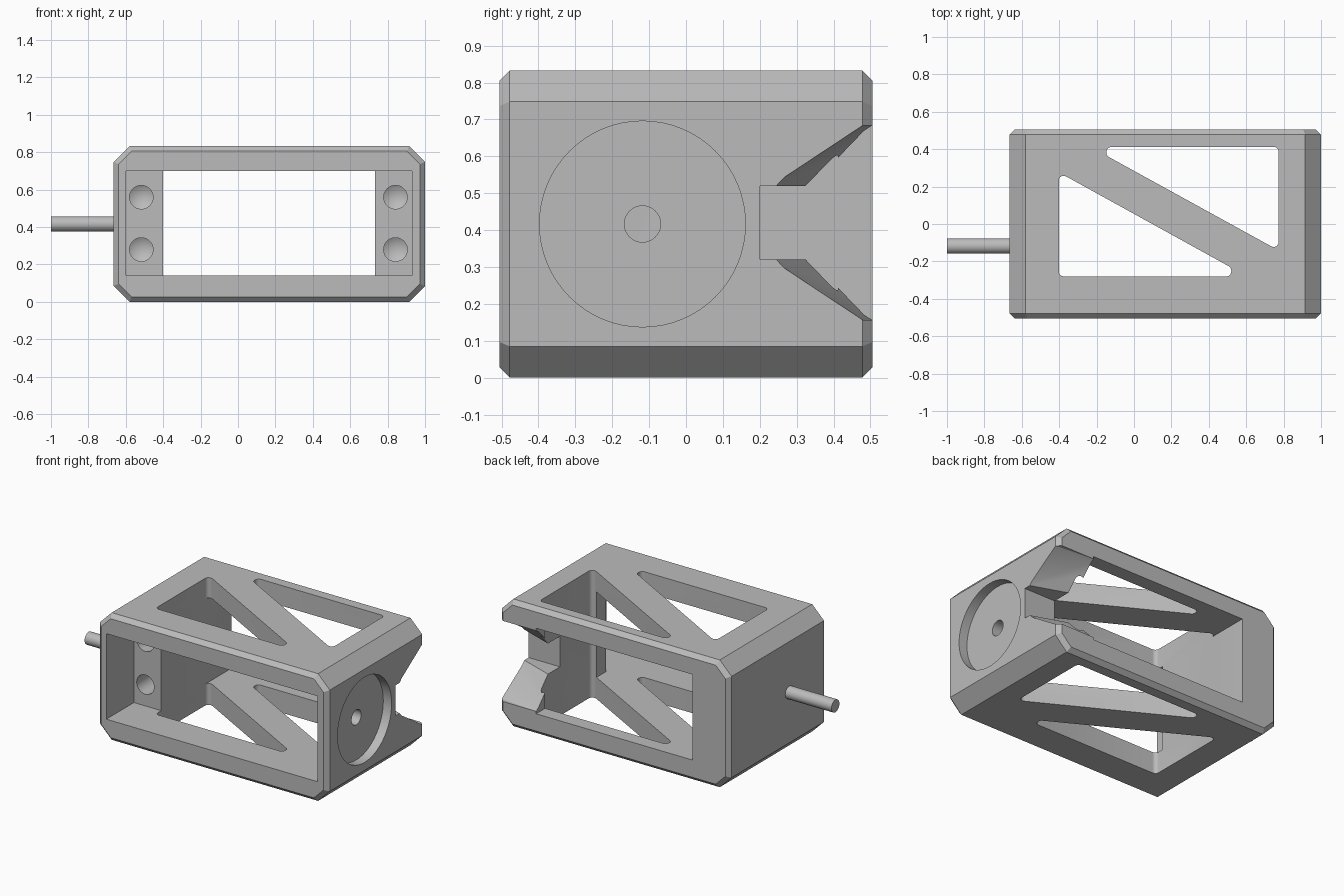
import bpy, bmesh, math
from mathutils import Vector, Matrix

if "Cube" in bpy.data.objects:
    bpy.data.objects.remove(bpy.data.objects["Cube"], do_unlink=True)

X0, X1, DEPTH, TOP = -0.665, 1.0, 0.505, 0.833
MID = TOP / 2
AXIS_Y = -0.118

grey = bpy.data.materials.new("plain grey")
grey.use_nodes = True
colour = (0.5, 0.5, 0.5, 1)
grey.diffuse_color = colour
grey.node_tree.nodes["Principled BSDF"].inputs["Base Color"].default_value = colour


def finish(name, bm):
    bmesh.ops.recalc_face_normals(bm, faces=bm.faces)
    mesh = bpy.data.meshes.new(name)
    bm.to_mesh(mesh)
    bm.free()
    mesh.materials.append(grey)
    obj = bpy.data.objects.new(name, mesh)
    bpy.context.collection.objects.link(obj)
    return obj


def hull(name, points):
    """Convex solid around the points, with flat areas merged."""
    bm = bmesh.new()
    for p in points:
        bm.verts.new(p)
    bmesh.ops.convex_hull(bm, input=bm.verts)
    bmesh.ops.dissolve_limit(bm, angle_limit=0.005, verts=bm.verts, edges=bm.edges)
    return finish(name, bm)


def box(name, xs, ys, zs):
    return hull(name, [(x, y, z) for x in xs for y in ys for z in zs])


def ring(radius, n=64):
    return [(radius * math.cos(2 * math.pi * i / n),
             radius * math.sin(2 * math.pi * i / n)) for i in range(n)]


def rod_x(name, xs, radius):
    return hull(name, [(x, AXIS_Y + a, MID + b) for x in xs for a, b in ring(radius)])


def fillet(corners, radius, steps=6):
    """Round each corner of a convex outline."""
    out = []
    for i, c in enumerate(corners):
        p = Vector(c)
        a = (Vector(corners[i - 1]) - p).normalized()
        b = (Vector(corners[(i + 1) % len(corners)]) - p).normalized()
        half = a.angle(b) / 2
        centre = p + (a + b).normalized() * radius / math.sin(half)
        start = p + a * radius / math.tan(half) - centre
        end = p + b * radius / math.tan(half) - centre
        for s in range(steps + 1):
            mix = start.slerp(end, s / steps) if start.angle(end) > 0.01 else start
            out.append(centre + mix.normalized() * radius)
    return out


def octagon(inset):
    leg = 0.085 - inset * (2 - math.sqrt(2))
    xa, xb, za, zb = X0 + inset, X1 - inset, inset, TOP - inset
    pts = []
    for x, sx in ((xa, 1), (xb, -1)):
        for z, sz in ((za, 1), (zb, -1)):
            pts += [(x + sx * leg, z), (x, z + sz * leg)]
    return pts


# Chamfered outer block
body = hull("housing_frame",
            [(x, s * y, z) for s in (-1, 1)
             for inset, y in ((0, DEPTH - 0.027), (0.027, DEPTH))
             for x, z in octagon(inset)])

cutters = []

# Front recess and the main opening behind it
cutters.append(box("front_recess", (-0.6, 0.93), (-0.7, -0.22), (0.14, 0.7)))
cutters.append(box("main_opening", (-0.402, 0.732), (-0.65, 0.65), (0.14, 0.7)))

# Two rounded windows through top and bottom, leaving a diagonal strut
windows = [
    [(-0.402, -0.28), (0.52, -0.28), (0.52, -0.233), (-0.402, 0.276)],
    [(-0.147, 0.412), (-0.147, 0.365), (0.773, -0.141), (0.773, 0.412)],
]
for corners in windows:
    cutters.append(hull("window", [(p.x, p.y, z) for p in fillet(corners, 0.026)
                                   for z in (-0.1, 1)]))

# Round recess and axle hole in the left wall
cutters.append(rod_x("round_recess", (0.94, 1.1), 0.279))
cutters.append(rod_x("axle_hole", (0.7, 1.1), 0.049))

# Cable slot with a flared mouth at the back
cutters.append(box("cable_slot", (0.7, 1.1), (0.2, 0.7), (0.32, 0.52)))
flare = []
for x, near, far in ((0.7, 0.35, 0.508), (1.05, 0.227, 0.475)):
    for s in (-1, 1):
        flare += [(x, near, 0.42 + s * 0.1), (x, far, 0.42 + s * 0.264),
                  (x, 0.6, 0.42 + s * 0.264)]
cutters.append(hull("slot_flare", flare))

# Four blind screw holes with conical ends
for x in (-0.517, 0.842):
    for z in (0.28, 0.56):
        pts = [(x + a, y, z + b) for a, b in ring(0.063, 48) for y in (-0.3, 0.02)]
        cutters.append(hull("screw_hole", pts + [(x, 0.058, z)]))

# Apply all the cuts
bpy.context.view_layer.objects.active = body
for cutter in cutters:
    mod = body.modifiers.new("cut", "BOOLEAN")
    mod.operation = "DIFFERENCE"
    mod.solver = "EXACT"
    mod.object = cutter
    bpy.ops.object.modifier_apply(modifier=mod.name)
    bpy.data.objects.remove(cutter, do_unlink=True)

# Axle stub on the right wall
shaft = rod_x("axle_pin", (-1.0, X0 + 0.005), 0.041)

for obj in (body, shaft):
    bpy.ops.object.select_all(action="DESELECT")
    obj.select_set(True)
    bpy.context.view_layer.objects.active = obj
    bpy.ops.object.shade_smooth_by_angle(angle=math.radians(25))
